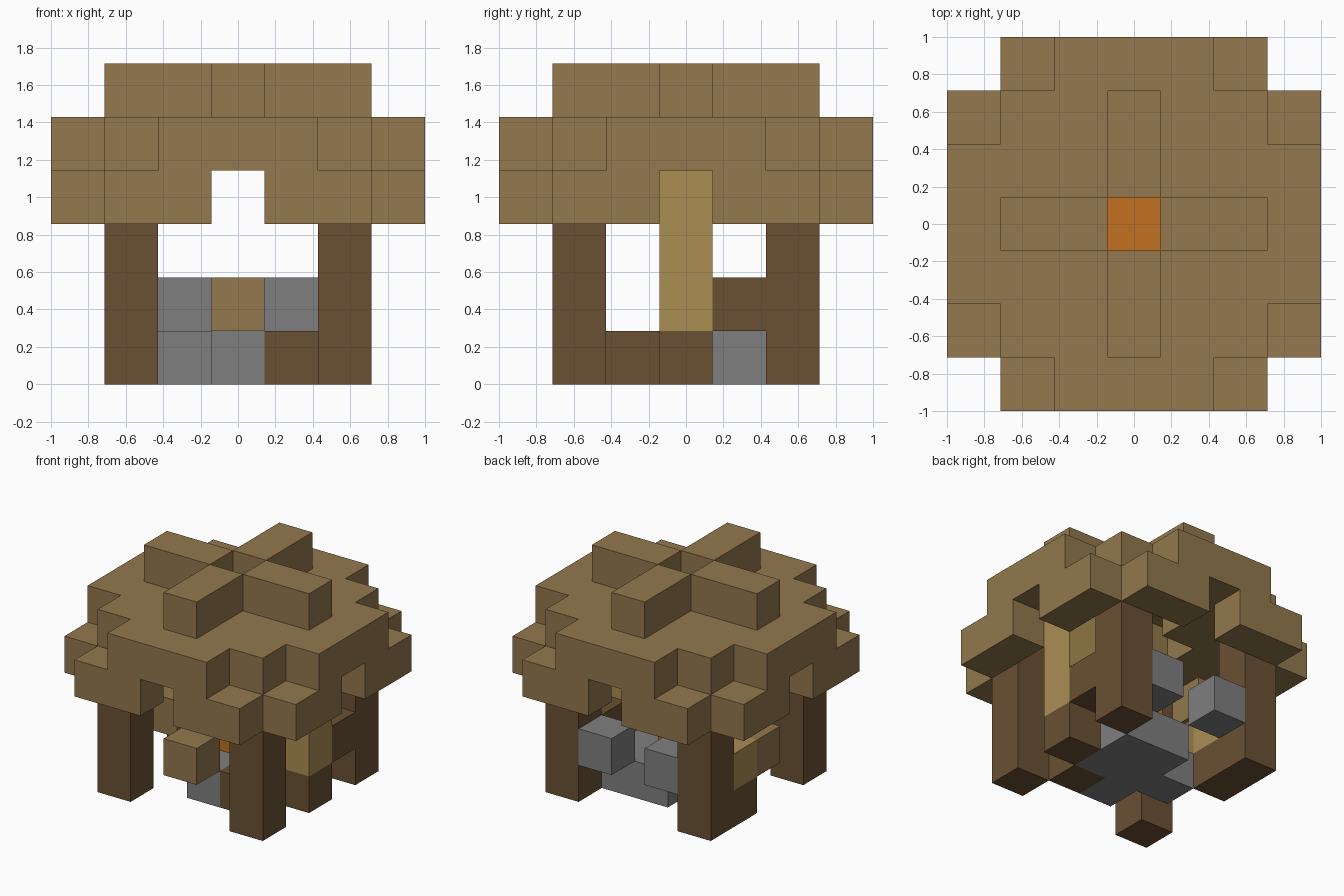
import bpy
import bmesh
from mathutils import Vector

cube = bpy.data.objects.get("Cube")
if cube:
    bpy.data.objects.remove(cube, do_unlink=True)

CELL = 2 / 7  # edge length of one block


def material(name, rgb):
    """Flat material from an 8-bit sRGB colour."""
    lin = [((c / 255 + 0.055) / 1.055) ** 2.4 for c in rgb]
    mat = bpy.data.materials.new(name)
    mat.use_nodes = True
    mat.diffuse_color = (*lin, 1)
    mat.node_tree.nodes["Principled BSDF"].inputs["Base Color"].default_value = (*lin, 1)
    return mat


BARK = material("dark bark brown", (106, 81, 51))
PLANK = material("plank brown", (147, 120, 78))
STONE = material("stone grey", (127, 127, 127))
STRAW = material("straw tan", (170, 142, 83))
FLAME = material("flame orange", (193, 113, 33))


def blocks(name, cells, mat):
    """Join unit blocks, keeping only their outer faces."""
    cells = set(cells)
    bm = bmesh.new()
    for cell in cells:
        centre = Vector((cell[0], cell[1], cell[2] + 0.5))
        for axis in range(3):
            for side in (-1, 1):
                step = Vector((0, 0, 0))
                step[axis] = side
                if tuple(int(a + b) for a, b in zip(cell, step)) in cells:
                    continue
                u = Vector((0, 0, 0))
                u[(axis + 1) % 3] = 0.5
                v = step.cross(u)
                corners = (-u - v, u - v, u + v, v - u)
                bm.faces.new([bm.verts.new((centre + step / 2 + c) * CELL) for c in corners])
    bmesh.ops.remove_doubles(bm, verts=bm.verts, dist=0.0001)
    bmesh.ops.dissolve_limit(bm, angle_limit=0.01, verts=bm.verts, edges=bm.edges)
    mesh = bpy.data.meshes.new(name)
    bm.to_mesh(mesh)
    bm.free()
    mesh.materials.append(mat)
    obj = bpy.data.objects.new(name, mesh)
    bpy.context.collection.objects.link(obj)
    return obj


span = range(-3, 4)

# Four corner posts
for x, x_name in ((-2, "right"), (2, "left")):
    for y, y_name in ((-2, "front"), (2, "back")):
        blocks(f"{y_name}_{x_name}_post", [(x, y, z) for z in range(4)], BARK)

# Stepped roof: eaves ring, main tier with an open middle, and a smoke-hole cross on top
eaves = [(x, y, 3) for x in span for y in span
         if max(abs(x), abs(y)) == 3 and min(abs(x), abs(y)) in (1, 2)]
blocks("roof_eaves", eaves, PLANK)
tier = [(x, y, 4) for x in span for y in span
        if 1 < abs(x) + abs(y) <= 4]
blocks("roof_tier", tier, PLANK)
for name, dx, dy in (("left", 1, 0), ("right", -1, 0), ("back", 0, 1), ("front", 0, -1)):
    blocks(f"roof_ridge_{name}", [(dx * i, dy * i, 5) for i in (1, 2)], PLANK)

# Stone hearth floor with the fire in the middle
hearth = [(x, y, 0) for x in (-1, 0, 1) for y in (-1, 0, 1) if abs(x) + abs(y) < 2]
blocks("hearth_floor", hearth + [(1, 1, 0)], STONE)
blocks("fire", [(0, 0, 1)], FLAME)

# Stone and log seats around the fire
for x, side in ((-1, "right"), (1, "left")):
    blocks(f"back_{side}_stone_seat", [(x, 2, 1)], STONE)
blocks("front_log_seat", [(0, -2, 1)], PLANK)
blocks("right_log_seat", [(-2, 0, 1)], PLANK)

# Straw column and bale on the two sides
blocks("straw_column", [(2, 0, z) for z in (1, 2, 3)], STRAW)
blocks("straw_bale", [(-2, 1, 1)], STRAW)

# Loose timber supports
blocks("column_base", [(2, 0, 0)], BARK)
blocks("left_post_bracket", [(2, 1, 1)], BARK)
blocks("bale_base", [(-2, 1, 0)], BARK)
blocks("floor_timber", [(1, -1, 0)], BARK)
